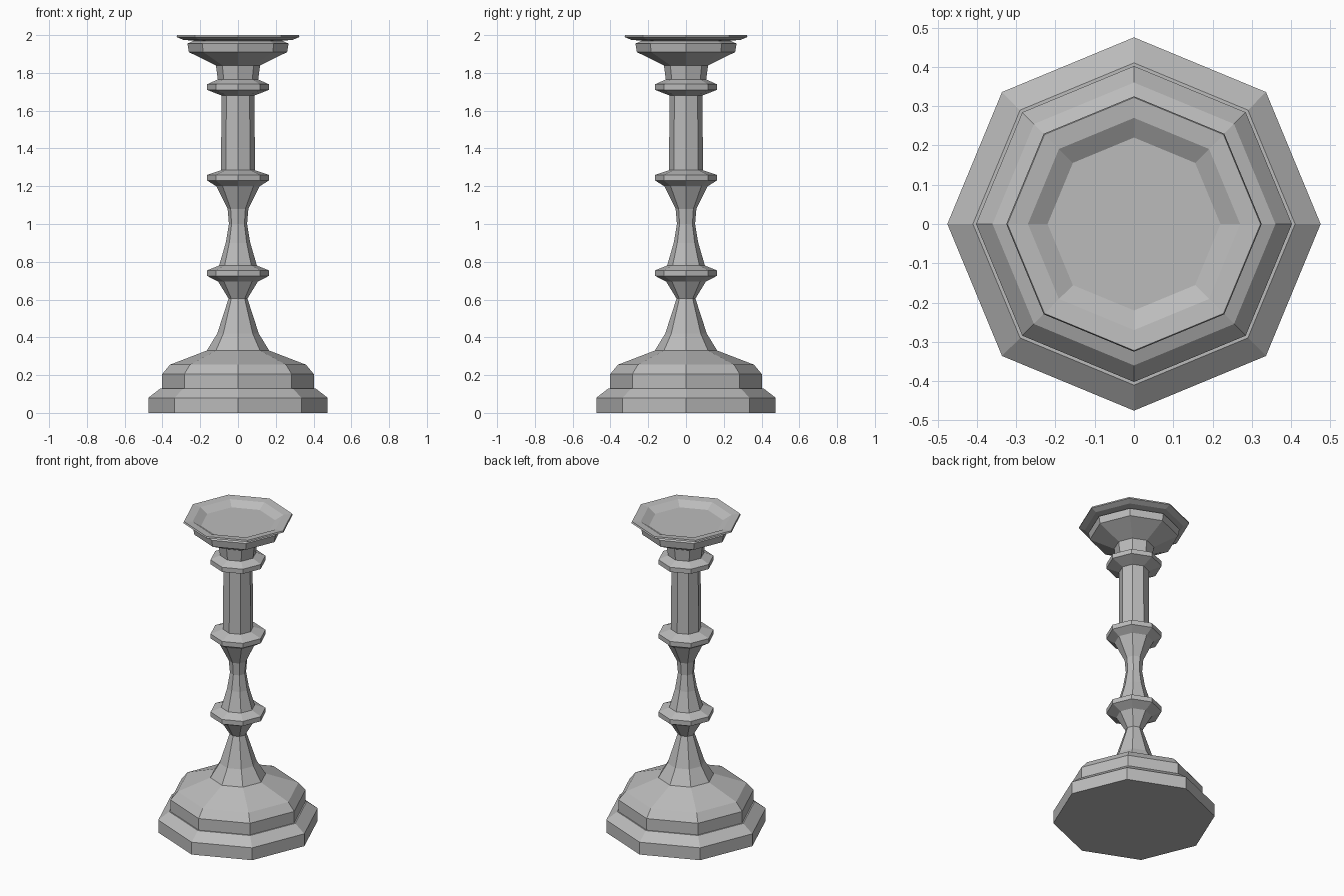
import bpy, bmesh, math

if "Cube" in bpy.data.objects:
    bpy.data.objects.remove(bpy.data.objects["Cube"], do_unlink=True)

SIDES = 8

metal = bpy.data.materials.new("grey_metal")
metal.use_nodes = True
grey = (0.5, 0.5, 0.5, 1)
metal.diffuse_color = grey
metal.node_tree.nodes["Principled BSDF"].inputs["Base Color"].default_value = grey


def turned(name, profile, cap_bottom=False, cap_top=False):
    """Eight-sided turned part from (radius, height) points, bottom to top."""
    bm = bmesh.new()
    rings = []
    for r, z in profile:
        angles = [math.tau * i / SIDES for i in range(SIDES)]
        rings.append([bm.verts.new((r * math.cos(a), r * math.sin(a), z)) for a in angles])
    for low, high in zip(rings, rings[1:]):
        for i in range(SIDES):
            j = (i + 1) % SIDES
            bm.faces.new((low[i], low[j], high[j], high[i]))
    if cap_bottom:
        bm.faces.new(rings[0][::-1])
    if cap_top:
        bm.faces.new(rings[-1])
    mesh = bpy.data.meshes.new(name)
    bm.to_mesh(mesh)
    bm.free()
    mesh.materials.append(metal)
    obj = bpy.data.objects.new(name, mesh)
    bpy.context.collection.objects.link(obj)
    return obj


def collar(name, z, r_below, r_above):
    """Projecting ring that joins the shafts below and above it."""
    turned(name, [(r_below, z), (0.163, z + 0.03), (0.163, z + 0.06), (r_above, z + 0.085)])


# Stepped foot
turned("base", [(0.475, 0), (0.475, 0.08), (0.41, 0.13), (0.402, 0.13),
                (0.402, 0.205), (0.36, 0.255), (0.165, 0.33)], cap_bottom=True)

# Flared stem and lower knop
turned("lower_stem", [(0.165, 0.33), (0.11, 0.42), (0.05, 0.605), (0.105, 0.695)])
collar("lower_collar", 0.695, 0.105, 0.1)

# Waisted middle section
turned("waist", [(0.1, 0.78), (0.065, 0.9), (0.048, 1.0), (0.055, 1.08), (0.115, 1.2)])
collar("middle_collar", 1.2, 0.115, 0.09)

# Straight column
turned("column", [(0.09, 1.285), (0.087, 1.68)])
collar("upper_collar", 1.68, 0.087, 0.107)
turned("neck", [(0.107, 1.765), (0.117, 1.84)])

# Cup and dished drip plate
turned("cup", [(0.117, 1.84), (0.26, 1.91), (0.268, 1.955), (0.235, 1.97)])
turned("drip_plate", [(0.235, 1.97), (0.29, 1.975), (0.325, 1.99), (0.322, 2.0),
                      (0.27, 1.995), (0.22, 1.965)], cap_top=True)
